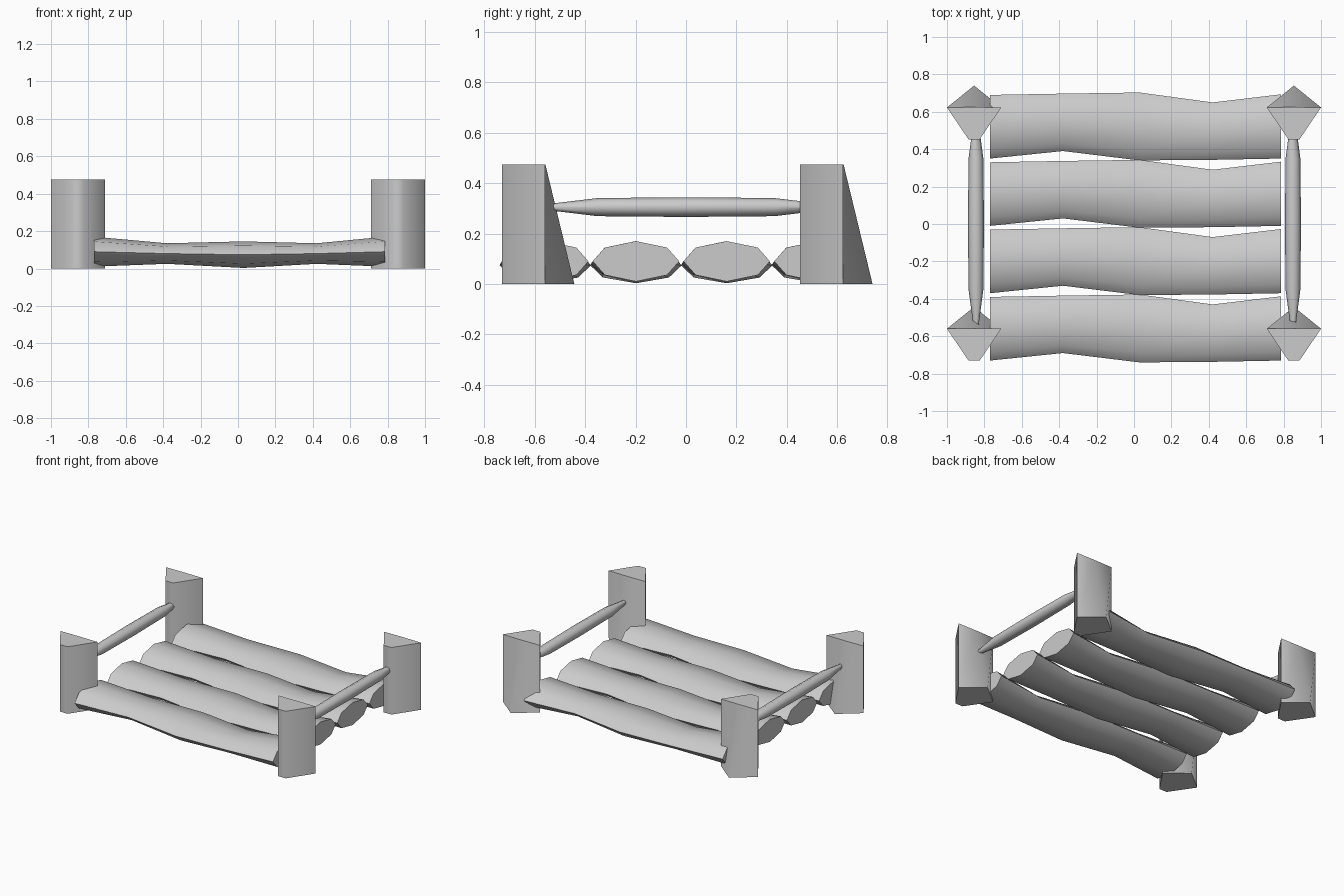
import bpy, bmesh
from math import radians

if "Cube" in bpy.data.objects:
    bpy.data.objects.remove(bpy.data.objects["Cube"])


def loft(name, rings):
    """Skin a list of equal-length vertex rings and cap both ends."""
    bm = bmesh.new()
    loops = [[bm.verts.new(p) for p in ring] for ring in rings]
    n = len(loops[0])
    for a, b in zip(loops, loops[1:]):
        for i in range(n):
            j = (i + 1) % n
            bm.faces.new((a[i], a[j], b[j], b[i]))
    bm.faces.new(loops[0])
    bm.faces.new(loops[-1])
    bmesh.ops.recalc_face_normals(bm, faces=bm.faces)
    me = bpy.data.meshes.new(name)
    bm.to_mesh(me)
    bm.free()
    ob = bpy.data.objects.new(name, me)
    bpy.context.collection.objects.link(ob)
    bpy.ops.object.select_all(action='DESELECT')
    ob.select_set(True)
    bpy.context.view_layer.objects.active = ob
    bpy.ops.object.shade_smooth_by_angle(angle=radians(75))
    return ob


# Lens-like octagon used for logs and rails (unit half extents)
LENS = [(-1, 0), (-.72, .68), (0, 1), (.72, .68),
        (1, 0), (.72, -.68), (0, -1), (-.72, -.68)]
ROUND = [(-1, 0), (-.7, .7), (0, 1), (.7, .7),
         (1, 0), (.7, -.7), (0, -1), (-.7, -.7)]

# Corner posts: pentagon with the back ridge leaning in towards the top
for side, x in (("left", -.855), ("right", .855)):
    for end, y in (("front", -.73), ("back", .453)):
        def section(z, ridge):
            return [(x + dx, y + dy, z) for dx, dy in
                    ((-.03, 0), (.03, 0), (.145, .17), (0, ridge), (-.145, .17))]
        loft(f"{end}_{side}_post", [section(0, .287), section(.475, .172)])

# Four floor logs, unevenly hewn: x, y min, y max, z min, z max
HEWN = [(-.77, -.17, .17, .01, .17), (-.38, -.13, .177, .025, .135),
        (.03, -.18, .183, .003, .145), (.42, -.177, .13, .025, .135),
        (.785, -.17, .173, .01, .17)]
for k in range(4):
    yc = -.56 + .36 * k
    rings = []
    for x, y0, y1, z0, z1 in HEWN:
        cy, hy, cz, hz = (y0 + y1) / 2, (y1 - y0) / 2, (z0 + z1) / 2, (z1 - z0) / 2
        rings.append([(x, yc + cy + u * hy, cz + v * hz) for u, v in LENS])
    loft(f"floor_log_{k + 1}", rings)

# Side rails: thin poles tapering into the posts
for side, x in (("left", -.845), ("right", .85)):
    rings = [[(x + u * r * 1.1, y, .305 + v * r) for u, v in ROUND]
             for y, r in ((-.55, .012), (-.35, .036), (0, .039), (.35, .036), (.55, .012))]
    loft(f"{side}_rail", rings)
